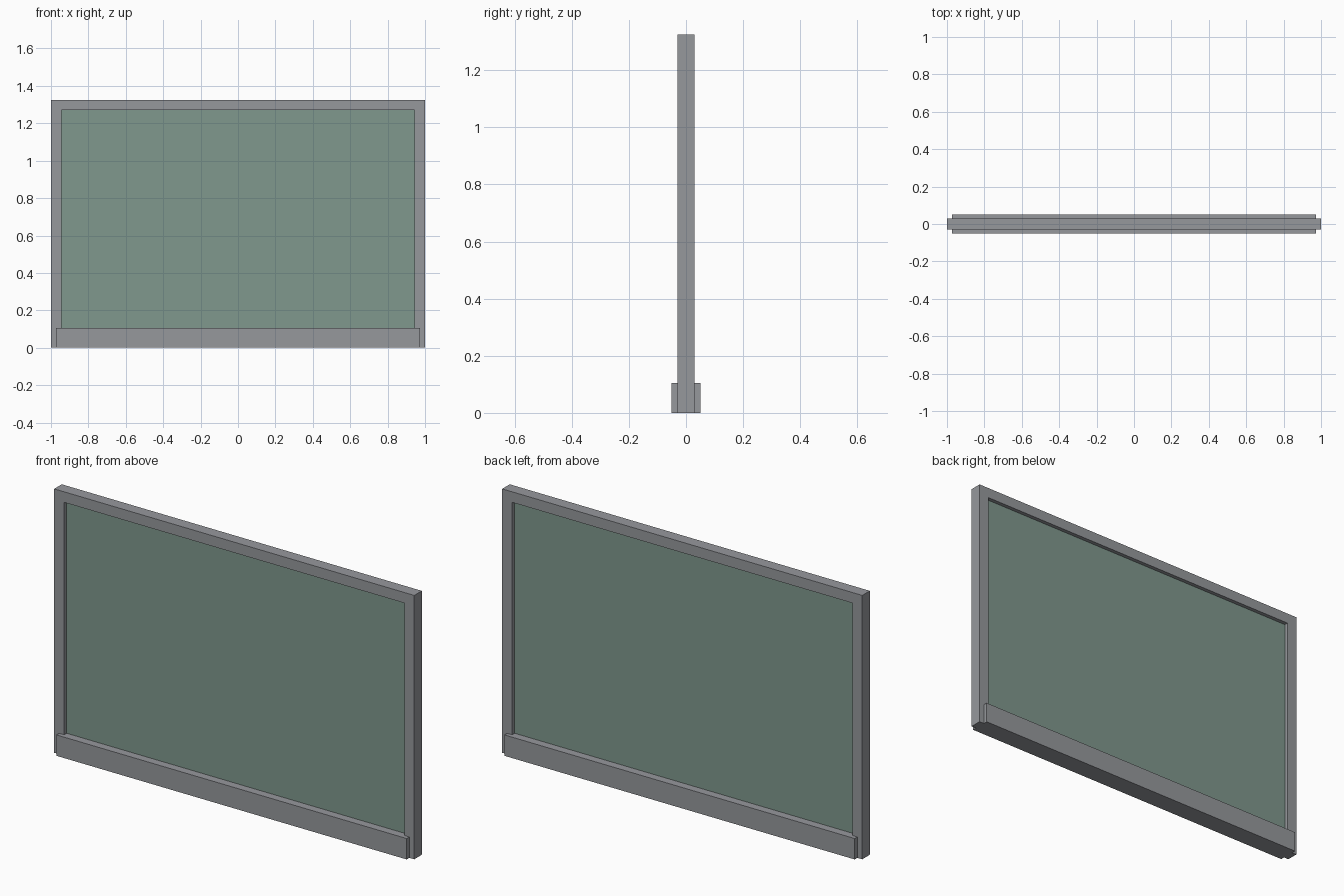
import bpy

if "Cube" in bpy.data.objects:
    bpy.data.objects.remove(bpy.data.objects["Cube"])

# Flat colours (linear)
def material(name, rgb):
    m = bpy.data.materials.new(name)
    m.diffuse_color = (*rgb, 1.0)
    m.use_nodes = True
    m.node_tree.nodes["Principled BSDF"].inputs["Base Color"].default_value = m.diffuse_color
    return m

GREY = material("grey metal", (0.305, 0.315, 0.335))
GREEN = material("green glass", (0.215, 0.314, 0.268))


def box(name, x, y, z, mat):
    """Box from (min, max) ranges on each axis."""
    v = [(a, b, c) for a in x for b in y for c in z]
    f = [(0, 1, 3, 2), (4, 6, 7, 5), (0, 4, 5, 1),
         (2, 3, 7, 6), (0, 2, 6, 4), (1, 5, 7, 3)]
    me = bpy.data.meshes.new(name)
    me.from_pydata(v, [], f)
    me.materials.append(mat)
    ob = bpy.data.objects.new(name, me)
    bpy.context.collection.objects.link(ob)
    return ob


W, H, D = 1.0, 1.325, 0.03       # half width, height, half depth of frame
IN, TOP = 0.945, 1.272           # inner opening
RAIL = 0.105                     # bottom rail height

# Frame: two posts, top rail and bottom rail
box("left_post", (-W, -IN), (-D, D), (0, H), GREY)
box("right_post", (IN, W), (-D, D), (0, H), GREY)
box("top_rail", (-IN, IN), (-D, D), (TOP, H), GREY)
box("bottom_rail", (-IN, IN), (-D, D), (0, RAIL), GREY)

# Kick boards on both faces of the bottom rail
box("front_kick_board", (-0.973, 0.973), (-0.051, -D), (0, RAIL), GREY)
box("back_kick_board", (-0.973, 0.973), (D, 0.051), (0, RAIL), GREY)

# Glass pane
box("glass_pane", (-IN, IN), (-0.01, 0.01), (RAIL, TOP), GREEN)
